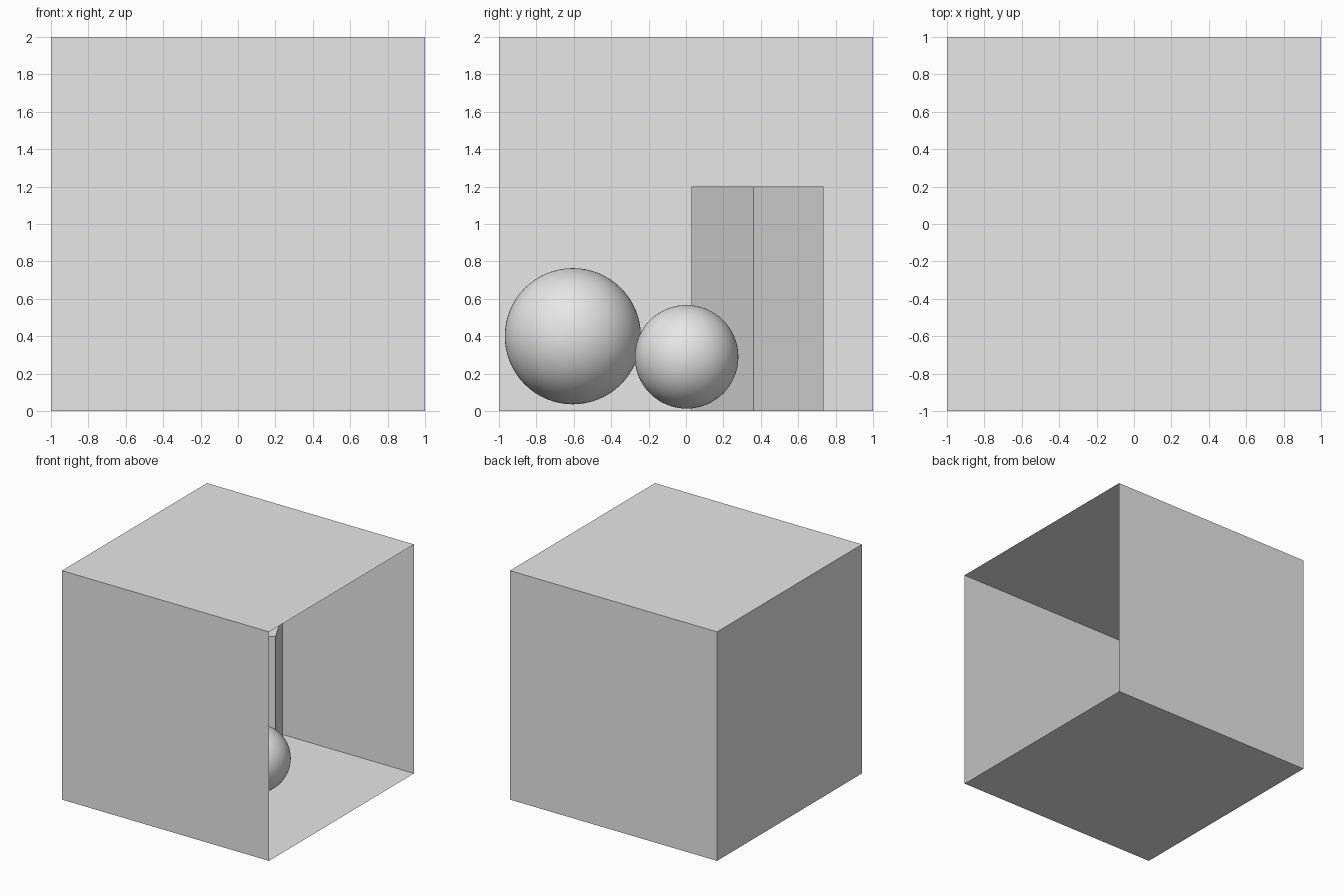
import bpy, bmesh
from math import radians
from mathutils import Matrix

if "Cube" in bpy.data.objects:
    bpy.data.objects.remove(bpy.data.objects["Cube"], do_unlink=True)

# One plain grey for everything
grey = bpy.data.materials.new("plain_grey")
grey.use_nodes = True
colour = (0.8, 0.8, 0.8, 1)
grey.diffuse_color = colour
grey.node_tree.nodes["Principled BSDF"].inputs["Base Color"].default_value = colour


def make_object(name, bm):
    mesh = bpy.data.meshes.new(name)
    bm.to_mesh(mesh)
    bm.free()
    mesh.materials.append(grey)
    obj = bpy.data.objects.new(name, mesh)
    bpy.context.collection.objects.link(obj)
    return obj


# Room shell: single-sided box, open on the +x side, facing inwards
bm = bmesh.new()
bmesh.ops.create_cube(bm, size=2, matrix=Matrix.Translation((0, 0, 1)))
opening = [f for f in bm.faces if f.normal.x > 0.9]
bmesh.ops.delete(bm, geom=opening, context="FACES_ONLY")
bmesh.ops.reverse_faces(bm, faces=bm.faces)
make_object("room", bm)

# Square lamp panel just under the ceiling, facing down
bm = bmesh.new()
bmesh.ops.create_grid(bm, x_segments=1, y_segments=1, size=0.4)
bmesh.ops.reverse_faces(bm, faces=bm.faces)
make_object("ceiling_lamp", bm).location.z = 1.995

# Tall block standing turned on the floor
bm = bmesh.new()
bmesh.ops.create_cube(bm, size=1)
bmesh.ops.scale(bm, vec=(0.727, 0.42, 1.199), verts=bm.verts)
block = make_object("tall_block", bm)
block.location = (-0.31, 0.3825, 0.6)
block.rotation_euler.z = radians(27)

# Two smooth balls
for name, radius, place in (
    ("large_ball", 0.364, (-0.3, -0.605, 0.4)),
    ("small_ball", 0.277, (0.17, 0.003, 0.29)),
):
    bm = bmesh.new()
    bmesh.ops.create_uvsphere(bm, u_segments=64, v_segments=32, radius=radius)
    for face in bm.faces:
        face.smooth = True
    make_object(name, bm).location = place
